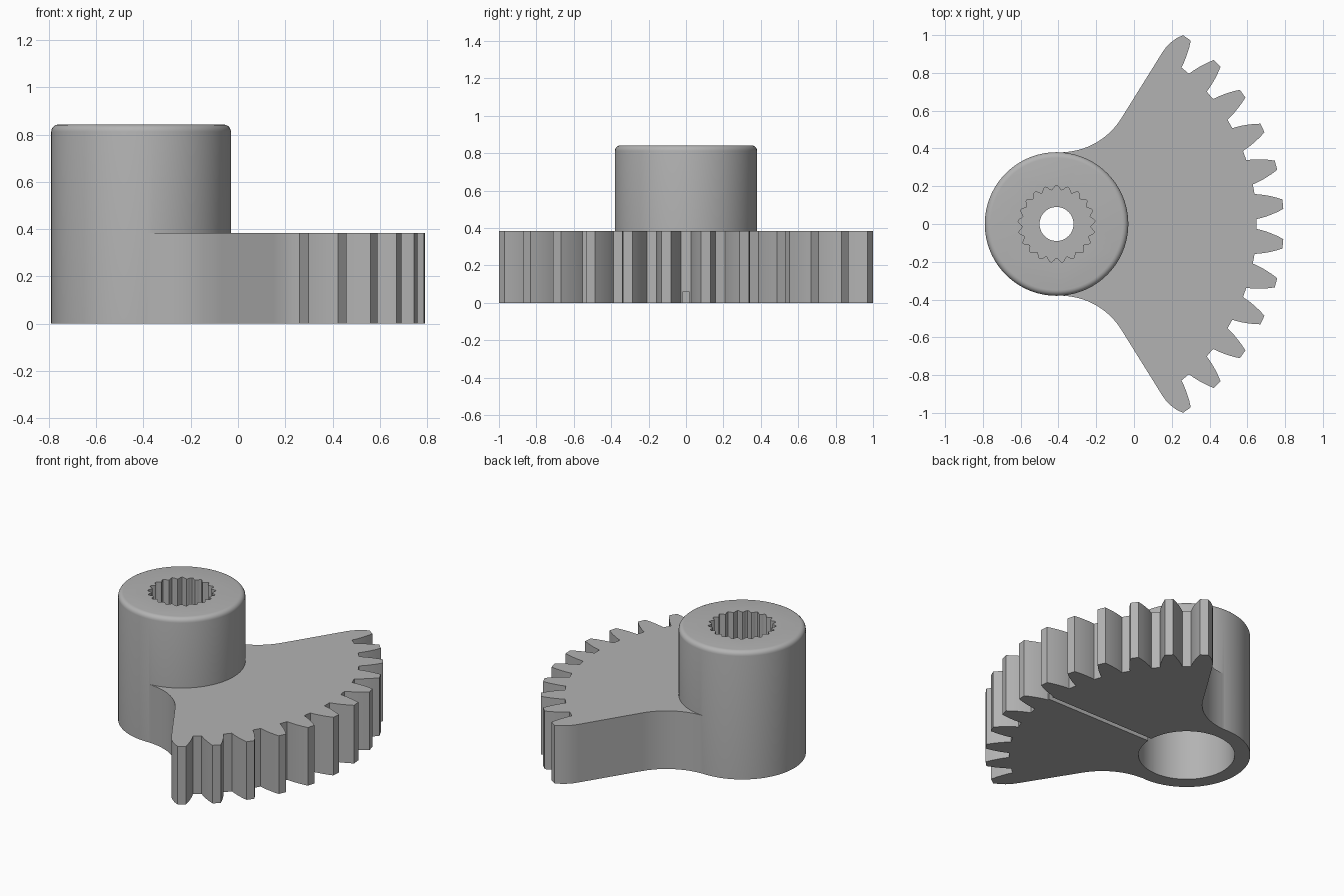
import bpy, bmesh, math

cube = bpy.data.objects.get("Cube")
if cube:
    bpy.data.objects.remove(cube, do_unlink=True)

HUB_X, HUB_R, HUB_H = -0.41, 0.38, 0.842
PLATE_H = 0.383
TAU = math.tau

grey = bpy.data.materials.new("mid grey plastic")
grey.use_nodes = True
COLOUR = (0.45, 0.45, 0.45, 1)
grey.diffuse_color = COLOUR
grey.node_tree.nodes["Principled BSDF"].inputs["Base Color"].default_value = COLOUR


def polar(r, degrees):
    a = math.radians(degrees)
    return (r * math.cos(a), r * math.sin(a))


def circle(r, n=96):
    return [polar(r, 360 * i / n) for i in range(n)]


def prism(name, outline, z0, z1, helper=False):
    """Extrude a flat outline, drawn around the hub axis, from z0 to z1."""
    bm = bmesh.new()
    face = bm.faces.new([bm.verts.new((x, y, z0)) for x, y in outline])
    top = bmesh.ops.extrude_face_region(bm, geom=[face])
    verts = [v for v in top["geom"] if isinstance(v, bmesh.types.BMVert)]
    bmesh.ops.translate(bm, verts=verts, vec=(0, 0, z1 - z0))
    bmesh.ops.recalc_face_normals(bm, faces=bm.faces)
    mesh = bpy.data.meshes.new(name)
    bm.to_mesh(mesh)
    bm.free()
    obj = bpy.data.objects.new(name, mesh)
    bpy.context.collection.objects.link(obj)
    obj.location.x = HUB_X
    mesh.materials.append(grey)
    obj.hide_render = helper
    return obj


def combine(target, other, operation):
    mod = target.modifiers.new(operation.title(), "BOOLEAN")
    mod.object, mod.operation, mod.solver = other, operation, "EXACT"
    bpy.context.view_layer.objects.active = target
    bpy.ops.object.modifier_apply(modifier=mod.name)
    bpy.data.objects.remove(other, do_unlink=True)


# Sector outline, positive half: fillet off the hub, straight arm, then six teeth
FILLET_R, ARM_ANGLE = 0.38, 58
half = [(0.02, HUB_R - 0.002)]
for i in range(1, 17):
    x, y = polar(FILLET_R, -90 + ARM_ANGLE * i / 16)
    half.append((0.02 + x, HUB_R + FILLET_R + y))
half += [(0.56, 0.908), (0.58, 0.936), (0.605, 0.961), (0.635, 0.983)]

flank = [(1.06, 3.6), (1.085, 3.3), (1.11, 2.95), (1.14, 2.45), (1.17, 1.9), (1.203, 1.2)]
for tooth in range(55, 0, -10):
    rising = [polar(r, tooth + a) for r, a in flank]
    if tooth == 55:
        rising = rising[-1:]
    half += rising + [polar(r, tooth - a) for r, a in reversed(flank)]
outline = half + [(x, -y) for x, y in reversed(half)]
sector = prism("toothed_sector", outline, 0, PLATE_H)

# Hub with a rounded top rim
hub = prism("sector_gear", circle(HUB_R), 0, HUB_H)
bm = bmesh.new()
bm.from_mesh(hub.data)
rim = [e for e in bm.edges if all(v.co.z > HUB_H - 0.001 for v in e.verts)]
bmesh.ops.bevel(bm, geom=rim, offset=0.03, segments=5, profile=0.5, affect="EDGES")
bm.to_mesh(hub.data)
bm.free()
combine(hub, sector, "UNION")

# Splined socket in the top, screw hole through the web, wide bore underneath
SPLINES, STEPS = 21, 8
spline = []
for i in range(SPLINES * STEPS):
    wave = math.sin(TAU * i / STEPS)
    spline.append(polar(0.192 + 0.012 * wave, 360 * i / (SPLINES * STEPS)))
combine(hub, prism("spline_cutter", spline, 0.55, 1, True), "DIFFERENCE")
combine(hub, prism("screw_cutter", circle(0.09, 48), 0.2, 0.7, True), "DIFFERENCE")
combine(hub, prism("bore_cutter", circle(0.287), -0.1, 0.45, True), "DIFFERENCE")

# Narrow groove along the underside, from the bore to the middle tooth gap
groove = [(0.2, -0.015), (1.1, -0.015), (1.1, 0.015), (0.2, 0.015)]
combine(hub, prism("groove_cutter", groove, -0.1, 0.06, True), "DIFFERENCE")

for obj in bpy.context.selected_objects:
    obj.select_set(False)
hub.select_set(True)
bpy.context.view_layer.objects.active = hub
bpy.ops.object.shade_smooth_by_angle(angle=math.radians(30))
